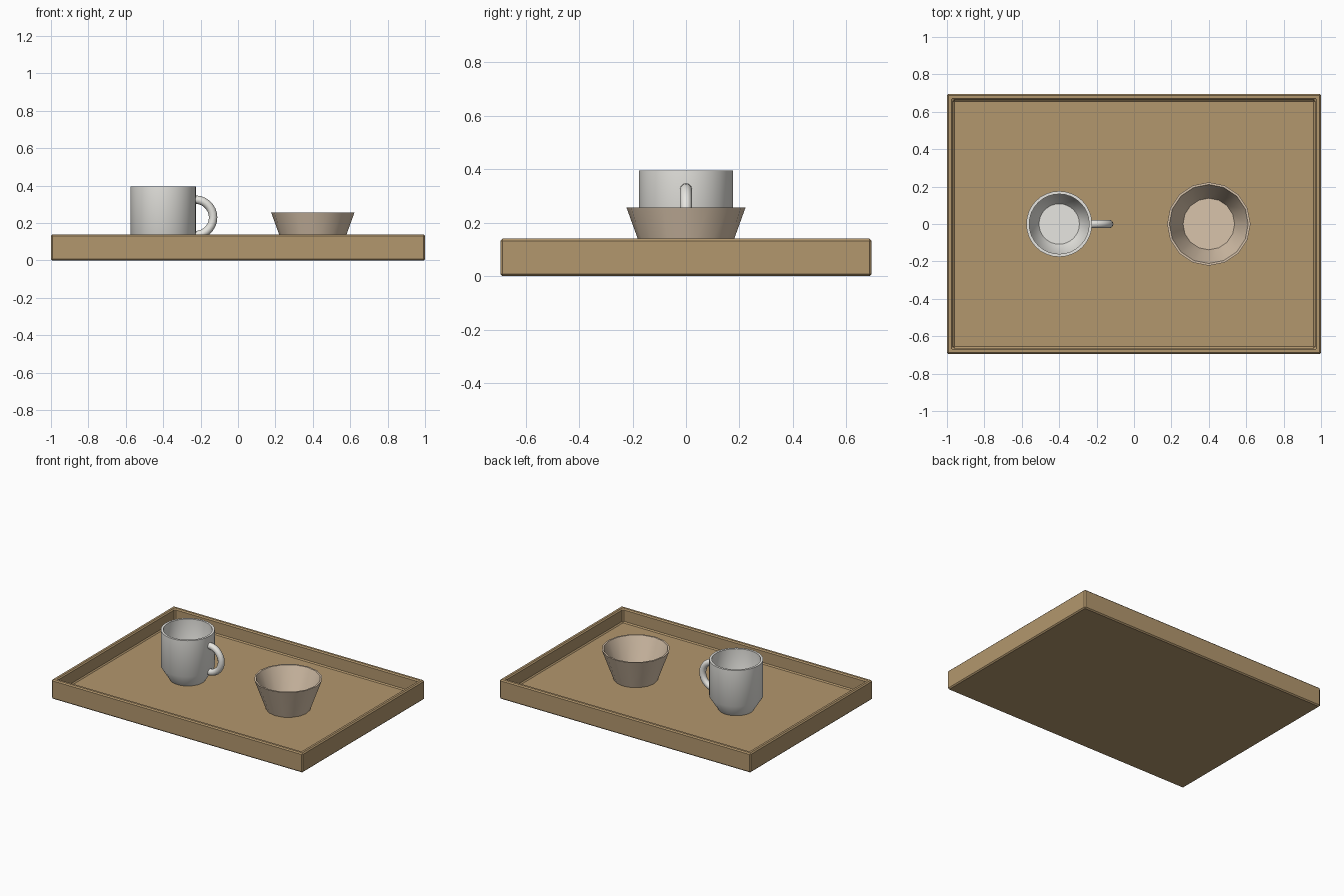
import bpy
import bmesh
import math

cube = bpy.data.objects.get("Cube")
if cube:
    bpy.data.objects.remove(cube, do_unlink=True)


def material(name, rgb):
    m = bpy.data.materials.new(name)
    m.use_nodes = True
    color = (*rgb, 1.0)
    m.diffuse_color = color
    m.node_tree.nodes["Principled BSDF"].inputs["Base Color"].default_value = color
    return m


wood = material("light wood", (0.45, 0.31, 0.155))
white = material("white glaze", (0.8, 0.79, 0.75))
cream = material("cream clay", (0.69, 0.55, 0.41))


def finish(obj, mat, angle=None):
    obj.data.materials.append(mat)
    if angle:
        bpy.ops.object.select_all(action="DESELECT")
        obj.select_set(True)
        bpy.context.view_layer.objects.active = obj
        bpy.ops.object.shade_smooth_by_angle(angle=math.radians(angle))


def new_object(name, bm):
    bmesh.ops.recalc_face_normals(bm, faces=bm.faces)
    mesh = bpy.data.meshes.new(name)
    bm.to_mesh(mesh)
    bm.free()
    obj = bpy.data.objects.new(name, mesh)
    bpy.context.collection.objects.link(obj)
    return obj


def lathe(name, profile, center_x, sides):
    """Revolve (radius, height) points; the profile starts and ends on the axis."""
    bm = bmesh.new()
    verts = [bm.verts.new((r, 0, z)) for r, z in profile]
    edges = [bm.edges.new(pair) for pair in zip(verts, verts[1:])]
    bmesh.ops.spin(bm, geom=verts + edges, cent=(0, 0, 0), axis=(0, 0, 1),
                   angle=math.tau, steps=sides, use_duplicate=False)
    bmesh.ops.remove_doubles(bm, verts=bm.verts, dist=0.0005)
    obj = new_object(name, bm)
    obj.location.x = center_x
    return obj


# Tray: a box with its top inset and pushed down, all edges bevelled
HALF_X, HALF_Y, HEIGHT, FLOOR, WALL = 1.0, 0.695, 0.14, 0.042, 0.032
bm = bmesh.new()
bmesh.ops.create_cube(bm, size=1)
for v in bm.verts:
    v.co = (v.co.x * 2 * HALF_X, v.co.y * 2 * HALF_Y, (v.co.z + 0.5) * HEIGHT)
top = max(bm.faces, key=lambda f: f.calc_center_median().z)
bmesh.ops.inset_region(bm, faces=[top], thickness=WALL, use_even_offset=True)
well = bmesh.ops.extrude_discrete_faces(bm, faces=[top])["faces"][0]
for v in well.verts:
    v.co.z = FLOOR
tray = new_object("tray", bm)
bevel = tray.modifiers.new("edge bevel", "BEVEL")
bevel.width = 0.008
bevel.segments = 1
finish(tray, wood)

# Mug: straight body, tapered foot, hollow inside
mug = lathe("mug_body", [(0, FLOOR), (0.118, FLOOR), (0.176, 0.135), (0.176, 0.395),
                         (0.16, 0.395), (0.16, 0.14), (0.108, 0.06), (0, 0.06)], -0.4, 32)
finish(mug, white, 50)

# Mug handle: half ring with its ends sunk in the mug wall
bm = bmesh.new()
ring = bmesh.ops.create_circle(bm, cap_ends=True, radius=0.0225, segments=12)["verts"]
for v in ring:
    v.co.z += 0.095
profile = [v for v in ring]
for v in profile:
    v.co = (0, v.co.y, v.co.x + 0.095)
bmesh.ops.spin(bm, geom=bm.faces[:], cent=(0, 0, 0), axis=(0, 1, 0),
               angle=math.pi, steps=14, use_duplicate=False)
handle = new_object("mug_handle", bm)
handle.location = (-0.228, 0, 0.23)
finish(handle, white, 50)

# Bowl: flared thin shell
bowl = lathe("bowl", [(0, FLOOR), (0.145, FLOOR), (0.223, 0.257), (0.211, 0.257),
                      (0.138, 0.056), (0, 0.056)], 0.4, 16)
finish(bowl, cream, 70)
